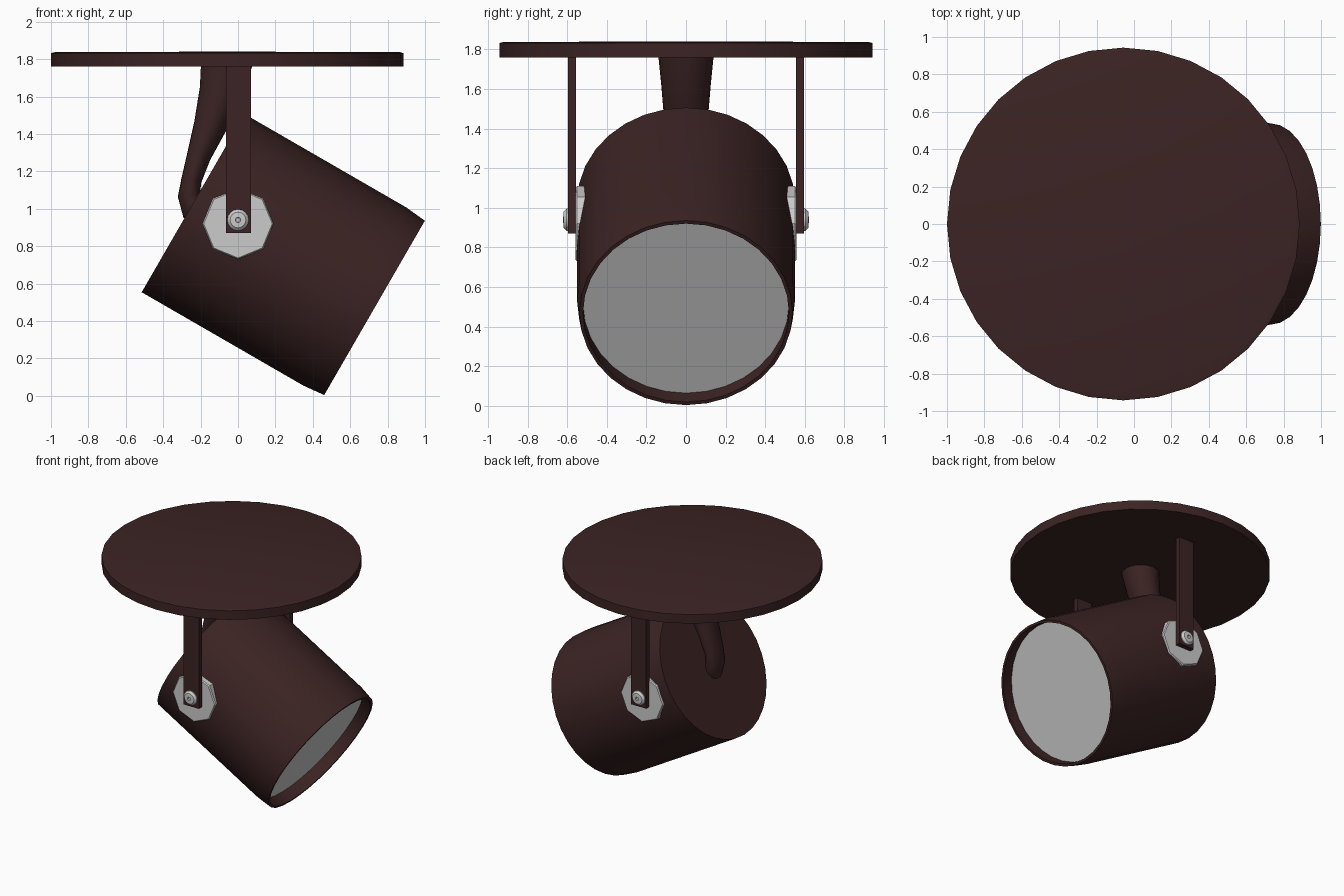
import bpy, bmesh
from math import sin, cos, pi, radians
from mathutils import Matrix, Vector

if "Cube" in bpy.data.objects:
    bpy.data.objects.remove(bpy.data.objects["Cube"])

brown = bpy.data.materials.new("dark_brown")
brown.diffuse_color = (0.045, 0.017, 0.017, 1)
brown.use_nodes = True
brown.node_tree.nodes["Principled BSDF"].inputs["Base Color"].default_value = brown.diffuse_color


def loft(name, rings, mat=None, smooth=True):
    """Skin a list of vertex rings; a one-point ring closes to a tip."""
    bm = bmesh.new()
    vs = [[bm.verts.new(p) for p in ring] for ring in rings]
    for a, b in zip(vs, vs[1:]):
        n = max(len(a), len(b))
        for i in range(n):
            j = (i + 1) % n
            if len(a) == 1:
                bm.faces.new((a[0], b[j], b[i]))
            elif len(b) == 1:
                bm.faces.new((a[i], a[j], b[0]))
            else:
                bm.faces.new((a[i], a[j], b[j], b[i]))
    bmesh.ops.recalc_face_normals(bm, faces=bm.faces)
    me = bpy.data.meshes.new(name)
    bm.to_mesh(me)
    bm.free()
    ob = bpy.data.objects.new(name, me)
    bpy.context.collection.objects.link(ob)
    if mat:
        me.materials.append(mat)
    if smooth:
        bpy.ops.object.select_all(action='DESELECT')
        bpy.context.view_layer.objects.active = ob
        ob.select_set(True)
        bpy.ops.object.shade_smooth_by_angle(angle=radians(30))
    return ob


def lathe(name, profile, n, matrix, mat=None, smooth=True):
    """Turn (radius, height) points around local z, then place by matrix."""
    rings = []
    for r, h in profile:
        k = n if r > 0 else 1
        rings.append([matrix @ Vector((r * cos(2 * pi * i / k), r * sin(2 * pi * i / k), h))
                      for i in range(k)])
    return loft(name, rings, mat, smooth)


# Ceiling plate
lathe("ceiling_plate", [(0, 1.76), (0.943, 1.76), (0.943, 1.832), (0.92, 1.838), (0, 1.84)],
      32, Matrix.Translation((-0.057, 0, 0)), brown)

# Tilted lamp can with recessed mouth, and its lens
tilt = Matrix.Translation((-0.24, 0, 1.03)) @ Matrix.Rotation(radians(120), 4, 'Y')
lathe("lamp_can", [(0, 0), (0.55, 0), (0.55, 1.0), (0.538, 1.12), (0.52, 1.12), (0.52, 1.02)],
      32, tilt, brown)
lathe("lens", [(0.52, 1.03), (0, 1.03)], 32, tilt)

# Tapered cable neck from plate into back of can: x, z, half width y, half depth
path = [(-0.06, 1.77, 0.140, 0.138), (-0.09, 1.62, 0.125, 0.118), (-0.15, 1.44, 0.110, 0.088),
        (-0.21, 1.28, 0.100, 0.064), (-0.25, 1.15, 0.092, 0.054), (-0.262, 1.07, 0.088, 0.060),
        (-0.235, 1.00, 0.084, 0.074), (-0.16, 0.95, 0.080, 0.074)]
rings = []
for i, (x, z, ry, rx) in enumerate(path):
    a, b = path[max(i - 1, 0)], path[min(i + 1, len(path) - 1)]
    t = Vector((b[0] - a[0], 0, b[1] - a[1])).normalized()
    if i == 0:
        t = Vector((0, 0, -1))
    side = Vector((-t.z, 0, t.x))
    rings.append([Vector((x, 0, z)) + side * rx * cos(2 * pi * k / 20)
                  + Vector((0, ry * sin(2 * pi * k / 20), 0)) for k in range(20)])
loft("cable_neck", rings, brown)

# Brackets, octagonal washers and screws on both sides
for s, label in ((-1, "front"), (1, "back")):
    bar = [[(x, s * y, z) for x, y in ((-0.065, 0.556), (0.07, 0.556), (0.07, 0.596), (-0.065, 0.596))]
           for z in (0.87, 1.77)]
    bar = [[(0.0025, s * 0.576, 0.87)]] + bar
    loft(label + "_bracket", bar, brown, False)
    turn = Matrix.Rotation(-s * pi / 2, 4, 'X')
    lathe(label + "_washer", [(0, 0.48), (0.19, 0.48), (0.19, 0.55), (0.183, 0.558), (0, 0.558)],
          8, Matrix.Translation((0, 0, 0.92)) @ turn, None, False)
    lathe(label + "_screw", [(0, 0.57), (0.057, 0.59), (0.057, 0.603), (0.042, 0.618),
                             (0.014, 0.620), (0.012, 0.608), (0, 0.608)],
          16, Matrix.Translation((0, 0, 0.94)) @ turn)
